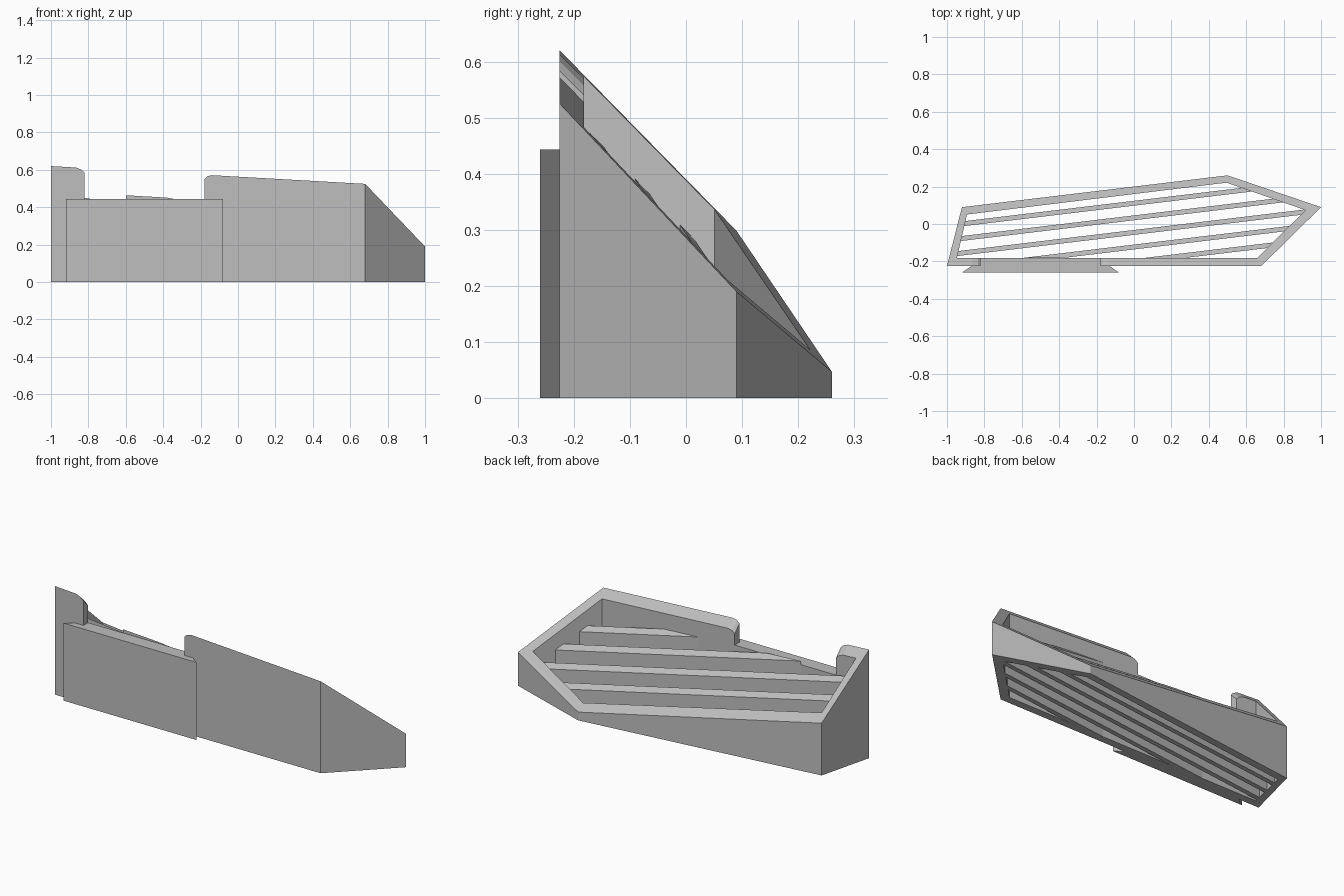
import bpy, bmesh
from mathutils import Vector

if "Cube" in bpy.data.objects:
    bpy.data.objects.remove(bpy.data.objects["Cube"])

grey = bpy.data.materials.new("plain_grey")
grey.use_nodes = True
colour = (0.52, 0.52, 0.52, 1)
grey.diffuse_color = colour
grey.node_tree.nodes["Principled BSDF"].inputs["Base Color"].default_value = colour

OUTER = [(-1, -.225), (.68, -.225), (1, .09), (.5, .26), (-.92, .09)]
INNER = [(-.947, -.182), (.658, -.182), (.917, .074), (.495, .221), (-.893, .051)]


def slope(x, y):
    """Height of the slanted top plane."""
    return .525 - .0565 * (x - .68) - 1.006 * (y + .225)


def finish(name, bm):
    bmesh.ops.recalc_face_normals(bm, faces=bm.faces)
    mesh = bpy.data.meshes.new(name)
    bm.to_mesh(mesh)
    bm.free()
    mesh.materials.append(grey)
    obj = bpy.data.objects.new(name, mesh)
    bpy.context.collection.objects.link(obj)
    return obj


def prism(name, bottom, top):
    bm = bmesh.new()
    lo = [bm.verts.new(p) for p in bottom]
    hi = [bm.verts.new(p) for p in top]
    bm.faces.new(lo)
    bm.faces.new(hi)
    n = len(lo)
    for i in range(n):
        j = (i + 1) % n
        bm.faces.new((lo[i], lo[j], hi[j], hi[i]))
    return finish(name, bm)


# Five-sided frame with a slanted rim
bm = bmesh.new()
loops = [[bm.verts.new((x, y, slope(x, y) if high else 0)) for x, y in ring]
         for ring, high in ((OUTER, 0), (OUTER, 1), (INNER, 1), (INNER, 0))]
for a, b in zip(loops, loops[1:] + loops[:1]):
    for i in range(5):
        j = (i + 1) % 5
        bm.faces.new((a[i], a[j], b[j], b[i]))
frame = finish("frame", bm)

# Opening in the front wall, with eased upper corners that follow the slope
notch = [(-.82, .443), (-.18, .443), (-.18, .55), (-.165, .565), (-.125, .575),
         (-.125, .8), (-.87, .8), (-.87, .614), (-.835, .6), (-.82, .583)]


def notch_loop(y):
    return [(x, y, z if z < .5 else z - 1.006 * (y + .225)) for x, z in notch]


cutter = prism("notch_cutter", notch_loop(-.25), notch_loop(-.16))
cutter.hide_render = True
cut = frame.modifiers.new("notch", "BOOLEAN")
cut.operation = "DIFFERENCE"
cut.solver = "EXACT"
cut.object = cutter
bpy.context.view_layer.objects.active = frame
bpy.ops.object.modifier_apply(modifier=cut.name)
bpy.data.objects.remove(cutter)

# Mounting plate in front of the opening, with bevelled ends
plate = [(-.92, -.26), (-.08, -.26), (-.13, -.225), (-.87, -.225)]
prism("front_plate", [(x, y, 0) for x, y in plate], [(x, y, .443) for x, y in plate])

# Parallel slats, each clipped to the inside of the frame
for k in range(5):
    mid = -.201 + .078 * k
    bm = bmesh.new()
    strip = [(-2, -.013), (2, -.013), (2, .013), (-2, .013)]
    bm.faces.new([bm.verts.new((x, mid + .12 * x + w, 0)) for x, w in strip])
    for i in range(5):
        a, b = Vector(INNER[i]), Vector(INNER[(i + 1) % 5])
        d = b - a
        bmesh.ops.bisect_plane(bm, geom=bm.verts[:] + bm.edges[:] + bm.faces[:],
                               plane_co=(a.x, a.y, 0), plane_no=(d.y, -d.x, 0),
                               clear_outer=True)
    outline = [(v.co.x, v.co.y) for v in bm.faces[:][0].verts]
    bm.free()
    prism(f"slat_{k + 1}", [(x, y, 0) for x, y in outline],
          [(x, y, max(slope(x, y) - .09, .015)) for x, y in outline])
